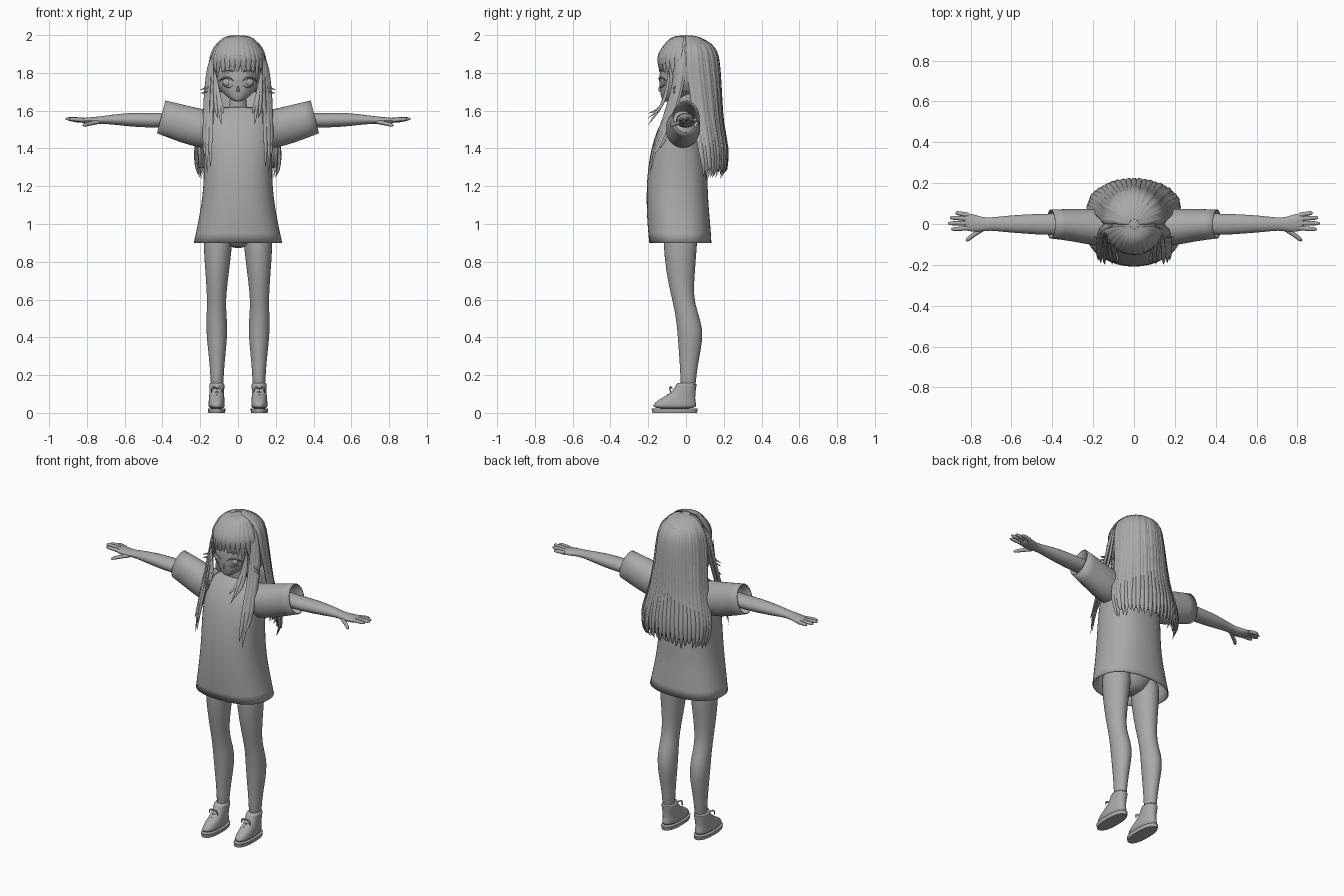
import bpy, bmesh, random
from math import sin, cos, pi, radians, copysign
from mathutils import Vector as V

random.seed(4)
if "Cube" in bpy.data.objects:
    bpy.data.objects.remove(bpy.data.objects["Cube"])

GREY = (0.4, 0.4, 0.4, 1)
mat = bpy.data.materials.new("plain grey")
mat.use_nodes = True
mat.diffuse_color = GREY
mat.node_tree.nodes["Principled BSDF"].inputs["Base Color"].default_value = GREY
X, Y, Z = V((1, 0, 0)), V((0, 1, 0)), V((0, 0, 1))


def sweep(bm, rings, segs=16, power=1.0, caps=True, arc=None):
    """Skin a list of (centre, u, v) elliptical rings; arc leaves them open."""
    a0, a1 = arc or (0, 2 * pi)
    count = segs + 1 if arc else segs
    rows = []
    for c, u, v in rings:
        row = []
        for i in range(count):
            t = a0 + (a1 - a0) * i / segs
            cu, sv = (copysign(abs(f) ** power, f) for f in (cos(t), sin(t)))
            row.append(bm.verts.new(c + u * cu + v * sv))
        rows.append(row)
    for p, q in zip(rows, rows[1:]):
        for i in range(segs):
            j = (i + 1) % count
            bm.faces.new((p[i], p[j], q[j], q[i]))
    if caps and not arc:
        bm.faces.new(rows[0][::-1])
        bm.faces.new(rows[-1])


def finish(name, bm, mirror=False, subdiv=0, thick=0, angle=50):
    bmesh.ops.recalc_face_normals(bm, faces=bm.faces)
    me = bpy.data.meshes.new(name)
    bm.to_mesh(me)
    bm.free()
    me.materials.append(mat)
    ob = bpy.data.objects.new(name, me)
    bpy.context.collection.objects.link(ob)
    if mirror:
        ob.modifiers.new("mirror", 'MIRROR').use_mirror_merge = False
    if subdiv:
        ob.modifiers.new("smooth", 'SUBSURF').levels = subdiv
        ob.modifiers["smooth"].render_levels = subdiv
    if thick:
        ob.modifiers.new("cloth", 'SOLIDIFY').thickness = thick
    bpy.ops.object.select_all(action='DESELECT')
    ob.select_set(True)
    bpy.context.view_layer.objects.active = ob
    bpy.ops.object.shade_smooth_by_angle(angle=radians(angle))
    return ob


def column(name, rows, **kw):
    """Upright form from rows of (z, x, y, rx, ry)."""
    bm = bmesh.new()
    shape = {k: kw.pop(k) for k in ("segs", "power", "caps") if k in kw}
    sweep(bm, [(V((x, y, z)), X * rx, Y * ry) for z, x, y, rx, ry in rows], **shape)
    return finish(name, bm, **kw)


def spline(pts, n):
    """Sample a smooth curve through the points."""
    p = [V(q) for q in pts]
    p = [2 * p[0] - p[1]] + p + [2 * p[-1] - p[-2]]
    out = []
    for k in range(n + 1):
        s = k / n * (len(pts) - 1)
        i = min(int(s), len(pts) - 2)
        t = s - i
        a, b, c, d = p[i:i + 4]
        out.append((2 * b + (c - a) * t + (2 * a - 5 * b + 4 * c - d) * t * t
                    + (3 * b - a - 3 * c + d) * t ** 3) / 2)
    return out


def strand(bm, pts, width, depth, n=12, segs=6, blunt=0.15):
    """Flat lock facing outwards, tapering to both ends."""
    path = spline(pts, n)
    rings = []
    for k, c in enumerate(path):
        tan = (path[min(k + 1, n)] - path[max(k - 1, 0)]).normalized()
        out = V((c.x, c.y - 0.02, 0.02))
        side = tan.cross(out).normalized()
        out = side.cross(tan).normalized()
        s = k / n
        w = max(0.04, min(1, blunt + 3 * s) * min(1, 3.2 * (1 - s)) ** 0.7)
        rings.append((c, side * width * w, out * depth * w))
    sweep(bm, rings, segs)


# Legs, hips and shoes
column("legs", [(1.0, .1, -.03, .078, .092), (.9, .107, -.03, .079, .092), (.75, .11, -.03, .064, .078),
                (.62, .114, -.02, .051, .06), (.54, .114, 0, .052, .06), (.44, .112, .024, .059, .071),
                (.33, .111, .02, .048, .06), (.22, .111, .013, .036, .043), (.1, .111, .01, .034, .041)],
       mirror=True, subdiv=1)
column("hips", [(.87, 0, -.03, .02, .05), (.91, 0, -.03, .12, .09), (1.0, 0, -.035, .17, .11),
                (1.1, 0, -.03, .15, .1)], subdiv=1)
column("shoe_soles", [(0, .113, -.06, .044, .118), (.022, .113, -.06, .047, .122)],
       segs=24, power=.85, mirror=True)
column("shoes", [(.02, .113, -.06, .043, .118), (.045, .113, -.06, .044, .116), (.068, .113, -.05, .042, .1),
                 (.09, .113, -.028, .04, .078), (.12, .112, -.006, .039, .058), (.155, .112, .003, .042, .056),
                 (.16, .112, .004, .034, .044)], segs=20, power=.9, mirror=True, subdiv=1)
bm = bmesh.new()
for k in range(4):
    y, z = -.105 + .016 * k, .082 + .014 * k
    strand(bm, [(.085, y + .02, z - .012), (.112, y - .008, z), (.139, y + .02, z - .012)], .004, .004, 6)
for s in (-1, 1):
    strand(bm, [(.112, -.07, .13), (.112 + s * .022, -.085, .135), (.112 + s * .03, -.08, .105)], .006, .004, 6)
finish("shoe_laces", bm, mirror=True)

# Long loose shirt with wide sleeves
column("shirt", [(.9, 0, -.03, .236, .166), (1.0, 0, -.038, .214, .168), (1.1, 0, -.045, .196, .165),
                 (1.2, 0, -.047, .184, .163), (1.3, 0, -.045, .182, .157), (1.4, 0, -.042, .184, .143),
                 (1.5, 0, -.035, .18, .12), (1.57, 0, -.022, .165, .09), (1.605, 0, -.012, .12, .068),
                 (1.62, 0, -.008, .07, .056)], segs=24, power=.85, caps=False, subdiv=1, thick=.006)
bm = bmesh.new()
sweep(bm, [(V((x, y, z)), Y * ry, V((-tilt, 0, 1)) * rz) for x, y, z, ry, rz, tilt in
           [(.13, -.02, 1.5, .09, .1, .0), (.2, -.015, 1.505, .092, .106, .0), (.3, -.005, 1.533, .08, .1, .12),
            (.407, 0, 1.567, .072, .088, .25)]], 20, caps=False)
finish("sleeves", bm, mirror=True, subdiv=1, thick=.006)

# Arms, palms and fingers
bm = bmesh.new()
sweep(bm, [(V((x, y, z)), Y * ry, Z * rz) for x, y, z, ry, rz in
           [(.18, 0, 1.55, .055, .045), (.42, -.002, 1.548, .055, .04), (.54, 0, 1.552, .048, .04),
            (.63, 0, 1.553, .041, .031), (.71, 0, 1.552, .031, .021), (.75, -.002, 1.548, .037, .02),
            (.79, .006, 1.546, .046, .019), (.825, .01, 1.548, .043, .014), (.835, .01, 1.549, .032, .008)]], 14)
finish("arms", bm, mirror=True, subdiv=1)
bm = bmesh.new()
fingers = [((.81, .043, 1.546), (.845, .05, 1.549), (.875, .055, 1.548)),
           ((.81, .024, 1.549), (.86, .029, 1.553), (.902, .031, 1.554)),
           ((.81, .003, 1.55), (.86, .004, 1.555), (.912, .003, 1.557)),
           ((.81, -.018, 1.549), (.85, -.023, 1.553), (.895, -.026, 1.555)),
           ((.735, -.02, 1.542), (.79, -.057, 1.53), (.822, -.083, 1.522))]
for f in fingers:
    path = spline(f, 8)
    d = (path[-1] - path[0]).normalized()
    rings = [(c, d.cross(Z) * r, Z * r) for c, r in
             zip(path, (.012, .012, .0115, .011, .011, .0105, .01, .009, .004))]
    sweep(bm, rings, 8)
finish("fingers", bm, mirror=True)

# Neck, head and face
column("neck", [(1.54, 0, .01, .075, .05), (1.6, 0, .005, .05, .046), (1.66, 0, 0, .043, .043),
                (1.75, 0, -.01, .045, .045)], subdiv=1)
column("head", [(1.648, 0, -.1, .016, .018), (1.66, 0, -.083, .04, .046), (1.69, 0, -.05, .08, .087),
                (1.73, 0, -.03, .11, .112), (1.78, 0, -.018, .122, .126), (1.85, 0, 0, .125, .135),
                (1.92, 0, .01, .1, .105), (1.965, 0, .01, .05, .05)], segs=20, subdiv=2)
column("nose", [(1.7, 0, -.136, .008, .004), (1.707, 0, -.139, .009, .011), (1.735, 0, -.136, .004, .006)],
       segs=8, subdiv=1)
column("eyes", [(1.728, .055, -.116, .014, .008), (1.742, .056, -.118, .026, .013),
                (1.758, .057, -.119, .028, .013), (1.77, .056, -.12, .02, .008)], segs=12, mirror=True, subdiv=1)
bm = bmesh.new()
strand(bm, [(.018, -.142, 1.755), (.052, -.138, 1.776), (.085, -.118, 1.768), (.103, -.1, 1.755)], .005, .006)
strand(bm, [(.026, -.138, 1.735), (.052, -.133, 1.722), (.082, -.112, 1.735)], .002, .003)
strand(bm, [(.02, -.142, 1.805), (.055, -.134, 1.815), (.09, -.108, 1.805)], .004, .004)
finish("lids_and_brows", bm, mirror=True)
bm = bmesh.new()
strand(bm, [(-.018, -.122, 1.683), (0, -.128, 1.681), (.018, -.122, 1.683)], .002, .003, 8)
finish("mouth", bm)

# Hair outline by height: (z, half width, centre y, half depth)
OUTLINE = [(2.0, .012, 0, .012), (1.985, .062, 0, .068), (1.95, .106, .01, .116), (1.9, .135, .01, .149),
           (1.82, .15, .012, .16), (1.7, .162, .03, .15), (1.55, .183, .05, .14), (1.4, .222, .07, .146),
           (1.3, .22, .085, .13), (1.24, .2, .085, .105)]


def hair_at(deg, z, grow=1.0):
    for (z1, *p), (z0, *q) in zip(OUTLINE, OUTLINE[1:]):
        if z >= z0:
            break
    t = min(1, (z1 - z) / (z1 - z0))
    a, yc, b = (m + (n - m) * t for m, n in zip(p, q))
    return V((a * grow * cos(radians(deg)), yc + b * grow * sin(radians(deg)), z))


# Solid cap and the sheet behind the neck
column("hair_cap", [(z, 0, y, a * .97, b * .97) for z, a, y, b in OUTLINE[:4]] + [(1.865, 0, .011, .139, .15)],
       segs=32, subdiv=1)
bm = bmesh.new()
for lo, hi, rows in ((-25, 205, OUTLINE[3:6]), (8, 172, OUTLINE[5:9])):
    sweep(bm, [(V((0, y, z)), X * a * .96, Y * b * .96) for z, a, y, b in rows],
          28, arc=(radians(lo), radians(hi)))
finish("hair_back_sheet", bm, thick=.012)

# Long locks from crown to waist
bm = bmesh.new()
LEVELS = (1.997, 1.985, 1.95, 1.9, 1.82, 1.7, 1.55, 1.4, 1.3)
for k in range(25):
    deg = 4 + 172 * k / 24
    tip = 1.25 + random.uniform(-.012, .03)
    grow = 1.0 + random.uniform(-.012, .02)
    pts = [hair_at(deg, z, grow) for z in LEVELS]
    pts.append(hair_at(deg + random.uniform(-4, 4), tip, grow))
    strand(bm, pts, .021, .011, n=22)
finish("hair_back_locks", bm)

# Fringe sweeping forward over the brow
bm = bmesh.new()
for k in range(13):
    deg = -158 + 136 * k / 12
    tip = 1.775 + random.uniform(0, .025) - .05 * abs(k - 6) / 6
    pts = [hair_at(deg, z) for z in LEVELS[:4]]
    pts += [hair_at(deg, 1.85), hair_at(deg + random.uniform(-5, 5), tip, .95)]
    strand(bm, pts, .021, .008, n=14)
finish("hair_fringe", bm)

# Side locks over the chest, short inner locks and stray flicks
bm = bmesh.new()
for dx, dy, tip in ((0, 0, 1.27), (-.018, -.008, 1.3), (.012, .012, 1.36), (-.004, .022, 1.42)):
    strand(bm, [hair_at(-15 + dy * 600, 1.95), (.142 + dx / 3, -.035 + dy, 1.86), (.155 + dx, -.055 + dy, 1.72),
                (.162 + dx, -.1 + dy, 1.57), (.165 + dx, -.155 + dy, 1.42), (.163 + dx, -.19 + dy, tip)],
           .018, .009, n=18)
for dx, tip in ((0, 1.525), (.018, 1.56), (-.012, 1.585)):
    strand(bm, [(.125, -.09, 1.83), (.115 + dx / 2, -.1, 1.72), (.1 + dx, -.135, 1.62), (.088 + dx, -.2, tip)],
           .011, .007)
for z in (1.7, 1.68):
    strand(bm, [(.135, -.05, z + .09), (.155, -.06, z + .03), (.2, -.065, z + .01)], .007, .005, 8)
finish("hair_side_locks", bm, mirror=True)
